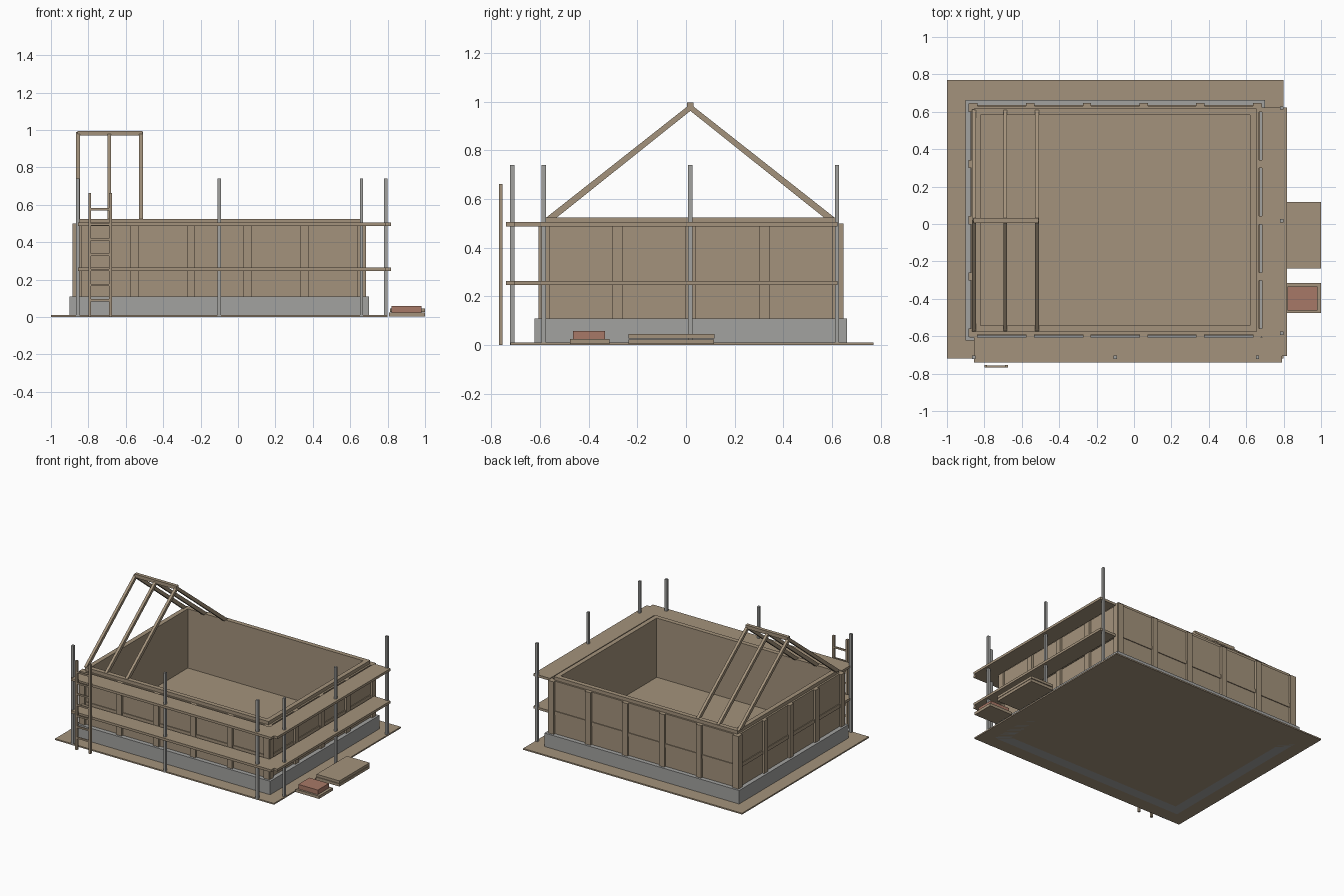
import bpy, bmesh

default = bpy.data.objects.get("Cube")
if default:
    bpy.data.objects.remove(default, do_unlink=True)


def material(name, rgb):
    m = bpy.data.materials.new(name)
    m.use_nodes = True
    m.diffuse_color = (*rgb, 1)
    node = next(n for n in m.node_tree.nodes if n.type == "BSDF_PRINCIPLED")
    node.inputs["Base Color"].default_value = (*rgb, 1)
    node.inputs["Roughness"].default_value = 0.8
    return m


WOOD = material("timber brown", (0.37, 0.29, 0.20))
GREY = material("concrete grey", (0.36, 0.36, 0.35))
BRICK = material("brick red", (0.39, 0.19, 0.135))


def finish(bm, name, mat):
    bmesh.ops.recalc_face_normals(bm, faces=bm.faces)
    mesh = bpy.data.meshes.new(name)
    bm.to_mesh(mesh)
    bm.free()
    mesh.materials.append(mat)
    obj = bpy.data.objects.new(name, mesh)
    bpy.context.collection.objects.link(obj)
    return obj


def box(name, x, y, z, mat=WOOD):
    """Box from (min, max) ranges."""
    bm = bmesh.new()
    bmesh.ops.create_cube(bm, size=1)
    for v in bm.verts:
        v.co = [r[0] if c < 0 else r[1] for c, r in zip(v.co, (x, y, z))]
    return finish(bm, name, mat)


def span(centre, width):
    return (centre - width / 2, centre + width / 2)


def ring(name, x, y, z, thick, mat=WOOD):
    """Hollow rectangular frame: outer ranges and wall thickness."""
    bm = bmesh.new()
    loops = []
    for t, h in ((0, z[0]), (0, z[1]), (thick, z[1]), (thick, z[0])):
        x0, x1, y0, y1 = x[0] + t, x[1] - t, y[0] + t, y[1] - t
        loops.append([bm.verts.new((*p, h)) for p in ((x0, y0), (x1, y0), (x1, y1), (x0, y1))])
    for i in range(4):
        a, b = loops[i], loops[(i + 1) % 4]
        for j in range(4):
            k = (j + 1) % 4
            bm.faces.new((a[j], a[k], b[k], b[j]))
    return finish(bm, name, mat)


def prism(name, profile, x):
    """Profile in the y-z plane extruded along x."""
    bm = bmesh.new()
    face = bm.faces.new([bm.verts.new((x[0], *p)) for p in profile])
    out = bmesh.ops.extrude_face_region(bm, geom=[face])["geom"]
    for v in out:
        if isinstance(v, bmesh.types.BMVert):
            v.co.x = x[1]
    return finish(bm, name, WOOD)


# Ground, foundation and floor
box("ground", (-1, 0.8), (-0.72, 0.77), (0, 0.01))
ring("foundation", (-0.9, 0.7), (-0.622, 0.662), (0, 0.11), 0.075, GREY)
box("floor", (-0.83, 0.63), (-0.55, 0.6), (0.005, 0.085))

# Walls and top plate
WX, WY = (-0.868, 0.668), (-0.59, 0.63)
ring("walls", WX, WY, (0.08, 0.5), 0.047)
ring("top_plate", (-0.855, 0.655), (-0.577, 0.617), (0.5, 0.525), 0.034)

# Wall posts and mid rails
POST, OUT, H = 0.044, 0.016, (0.11, 0.5)
for i in range(6):
    x = span(-0.858 + i * 0.3032, POST)
    box("front_post", x, (WY[0] - OUT, WY[0]), H)
    box("back_post", x, (WY[1], WY[1] + OUT), H)
for i in range(5):
    y = span(-0.582 + i * 0.301, POST)
    box("right_post", (WX[0] - OUT, WX[0]), y, H)
    box("left_post", (WX[1], WX[1] + OUT), y, H)
ring("mid_rail", (WX[0] - 0.006, WX[1] + 0.006), (WY[0] - 0.006, WY[1] + 0.006), (0.252, 0.28), 0.03)

# Roof frame: three rafter pairs and a ridge
MID = 0.018
half = [(-0.593, 0.523), (-0.55, 0.523), (0, 0.962), (0, 0.99)]
for cx in (-0.855, -0.688, -0.519):
    for side, s in (("front", 1), ("back", -1)):
        prism(side + "_rafter", [(MID + s * y, z) for y, z in half], span(cx, 0.02))
box("ridge_beam", (-0.857, -0.51), span(MID, 0.026), (0.97, 0.996))

# Scaffold decks and poles
for z in ((0.246, 0.264), (0.487, 0.505)):
    box("front_deck", (-0.856, 0.79), (-0.74, -0.606), z)
    box("side_deck", (0.684, 0.818), (-0.706, 0.622), z)
for x, y in ((-0.857, -0.713), (-0.1, -0.713), (0.66, -0.713),
             (0.79, -0.584), (0.79, 0.018), (0.79, 0.62)):
    box("scaffold_pole", span(x, 0.018), span(y, 0.018), (0, 0.74), GREY)

# Ladder
LY = -0.761
for x in (-0.793, -0.682):
    box("ladder_rail", span(x, 0.015), span(LY, 0.015), (0, 0.662))
for i in range(7):
    box("ladder_rung", (-0.79, -0.685), span(LY, 0.01), span(0.09 + i * 0.081, 0.012))

# Stacked boards and bricks
box("lower_boards", (0.808, 1), (-0.237, 0.115), (0.004, 0.024))
box("upper_boards", (0.812, 1), (-0.237, 0.118), (0.027, 0.046))
box("brick_pallet", (0.808, 1), (-0.477, -0.315), (0.004, 0.025))
box("brick_stack", (0.82, 0.98), (-0.463, -0.333), (0.025, 0.059), BRICK)
